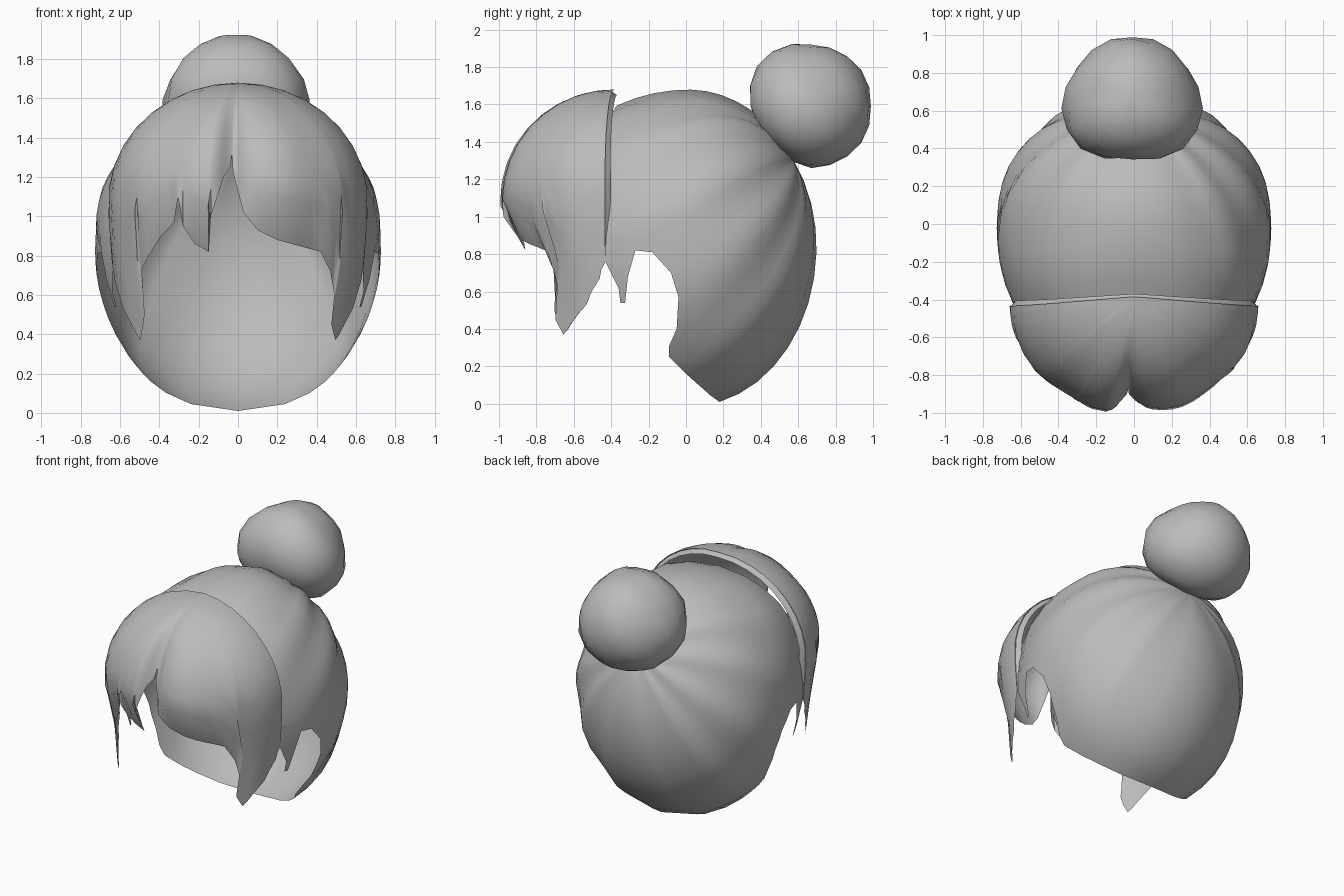
import bpy, bmesh, math
from mathutils import Vector

if "Cube" in bpy.data.objects:
    bpy.data.objects.remove(bpy.data.objects["Cube"])

hair = bpy.data.materials.new("hair_grey")
hair.diffuse_color = (0.5, 0.5, 0.5, 1)
hair.use_nodes = True
hair.node_tree.nodes["Principled BSDF"].inputs["Base Color"].default_value = hair.diffuse_color


def finish(name, bm, angle=50):
    bmesh.ops.remove_doubles(bm, verts=bm.verts, dist=0.0005)
    bmesh.ops.recalc_face_normals(bm, faces=bm.faces)
    me = bpy.data.meshes.new(name)
    bm.to_mesh(me)
    bm.free()
    ob = bpy.data.objects.new(name, me)
    bpy.context.collection.objects.link(ob)
    me.materials.append(hair)
    bpy.ops.object.select_all(action='DESELECT')
    ob.select_set(True)
    bpy.context.view_layer.objects.active = ob
    bpy.ops.object.shade_smooth_by_angle(angle=math.radians(angle))
    return ob


def sheet(name, columns, closed=False):
    """Skin a list of equally long point columns."""
    bm = bmesh.new()
    cols = [[bm.verts.new(p) for p in c] for c in columns]
    pairs = list(zip(cols, cols[1:])) + ([(cols[-1], cols[0])] if closed else [])
    for a, b in pairs:
        for i in range(len(a) - 1):
            bm.faces.new((a[i], a[i + 1], b[i + 1], b[i]))
    return finish(name, bm)


def densify(pts, step):
    out = []
    for a, b in zip(pts, pts[1:]):
        a, b = Vector(a), Vector(b)
        n = max(1, round((b - a).length / step))
        out += [a.lerp(b, i / n) for i in range(n)]
    return out + [Vector(pts[-1])]


def clamp(v):
    return max(0.0, min(1.0, v))


# --- Cap: strands sweep from the bun over the head to the hairline ---
def cap_radii(d):
    return Vector((0.73, 0.88 if d.y < 0 else 0.69, 0.82 if d.z > 0 else 0.87))


def cap_dir(y, z):
    v = Vector((0, y, z - 0.85))
    r = cap_radii(v)
    v = Vector((0, v.y / r.y, v.z / r.z))
    v.x = math.sqrt(max(0, 1 - v.length_squared))
    return v.normalized()


def cap_point(d, scale=1.0):
    r = cap_radii(d) * scale
    # slightly squarer shoulders towards the front only
    r *= 1 + 0.06 * clamp(-2 * d.y) * (2 * d.x * max(0, d.z)) ** 2
    return Vector((d.x * r.x, d.y * r.y, 0.85 + d.z * r.z))


hairline = [(-0.37, 1.595), (-0.39, 1.55), (-0.41, 1.48), (-0.45, 1.38), (-0.455, 1.1),
            (-0.43, 0.76), (-0.35, 0.78), (-0.27, 0.82), (-0.18, 0.81), (-0.08, 0.70),
            (-0.04, 0.57), (-0.05, 0.4), (-0.09, 0.31), (-0.09, 0.25), (0.0, 0.16),
            (0.13, 0.045), (0.18, 0.006)]
pole = cap_dir(0.57, 1.30)
pole.x = 0
pole.normalize()
half = [cap_dir(*p) for p in densify(hairline, 0.075)]
half[0].x = half[-1].x = 0
ends = half + [Vector((-d.x, d.y, d.z)) for d in reversed(half[1:-1])]
columns = []
for e in ends:
    e = e.normalized()
    side = (e - pole * e.dot(pole)).normalized()
    ang = math.atan2(side.x, side.z)
    col = []
    for i in range(13):
        t = i / 12
        ridge = 1 + 0.014 * math.sin(math.pi * t) * math.cos(14 * ang)
        col.append(cap_point(pole.slerp(e, t), ridge))
    columns.append(col)
sheet("hair_cap", columns, closed=True)

# --- Thin loose lock in front of each ear ---
lock_front = [(-0.44, 0.9), (-0.43, 0.76), (-0.36, 0.62), (-0.35, 0.54)]
lock_back = [(-0.25, 0.9), (-0.27, 0.82), (-0.31, 0.68), (-0.325, 0.54)]
for sx, label in ((1, "right"), (-1, "left")):
    cols = []
    for t in (0, 0.5, 1):
        col = []
        for f, b in zip(lock_front, lock_back):
            p = cap_point(cap_dir(*Vector(f).lerp(Vector(b), t)), 1.002)
            col.append((p.x * sx, p.y, p.z))
        cols.append(col)
    sheet("ear_lock_" + label, cols)

# --- Fringe: locks fan out from the parting, ending on a jagged edge (x, z) ---
fringe_edge = [(-0.641, 0.76), (-0.626, 0.67), (-0.584, 0.53), (-0.51, 0.39), (-0.495, 0.37),
               (-0.475, 0.50), (-0.49, 0.73), (-0.46, 0.79), (-0.39, 0.90), (-0.325, 0.97),
               (-0.305, 1.10), (-0.28, 0.95), (-0.22, 0.86), (-0.15, 0.82), (-0.14, 1.0),
               (-0.08, 1.2), (-0.045, 1.25), (-0.035, 1.32), (-0.03, 1.23), (0.03, 1.02),
               (0.1, 0.93), (0.2, 0.88), (0.42, 0.82), (0.47, 0.72), (0.49, 0.6),
               (0.475, 0.45), (0.495, 0.37), (0.51, 0.39), (0.584, 0.53), (0.626, 0.67),
               (0.641, 0.76)]


def fringe_column(phi, end, scale=1.0, back=0.0):
    col = []
    for i in range(11):
        th = end * i / 10
        s, c = math.sin(th), math.cos(th)
        z = 1.08 + c * (0.6 * scale if c > 0 else 1.35)
        fade = min(1, s * 1.2)
        part = 0.13 * math.exp(-((phi + 0.05) / 0.11) ** 2) * fade
        curl = min(0.22, max(0, 1.02 - z) * 1.2) * clamp((z - 0.37) / 0.25)
        k = 1.02 + 0.025 * fade * math.cos(9 * phi + 2.6) * math.cos(phi) - part
        y0 = -0.42 + 0.035 * max(0, c) * (1 - s) + back
        col.append((0.66 * scale * s * math.sin(phi) * (1 - part),
                    y0 - 0.57 * s * math.cos(phi) * k * (1 - curl), z))
    return col


columns = []
for p in densify(fringe_edge, 0.06):
    u = p.x / 0.66
    dz = p.y - 1.08
    w = dz / (0.6 if dz > 0 else 1.35)
    phi = math.atan2(u, math.sqrt(max(0, 1 - u * u - w * w)))
    columns.append(fringe_column(phi, math.acos(w)))
# rear rim, tucked in to meet the cap
rim = math.acos(-0.32 / 1.35)
for sx in (-1, 1):
    extra = [fringe_column(sx * math.pi / 2, rim, 0.99, -0.015),
             fringe_column(sx * math.pi / 2, rim, 0.95, 0.015)]
    columns = columns + extra if sx > 0 else extra[::-1] + columns
sheet("fringe", columns)

# --- Bun: one lopsided twisted ball, wider at its base and fuller in front ---
bm = bmesh.new()
bmesh.ops.create_uvsphere(bm, u_segments=18, v_segments=10, radius=1)
for v in bm.verts:
    d = v.co.copy()
    twist = math.atan2(d.y, d.x) + 0.9 * d.z
    k = 1 + 0.02 * math.cos(6 * twist) * (1 - d.z ** 2)
    if d.y < 0:
        k -= 0.2 * d.y * d.z + 0.16 * abs(d.x) * d.y
    v.co = Vector((-0.01 + d.x * k * (0.36 - 0.04 * d.y - 0.05 * d.z),
                   0.67 + d.y * k * 0.325,
                   1.59 + d.z * k * 0.33))
finish("bun", bm)
